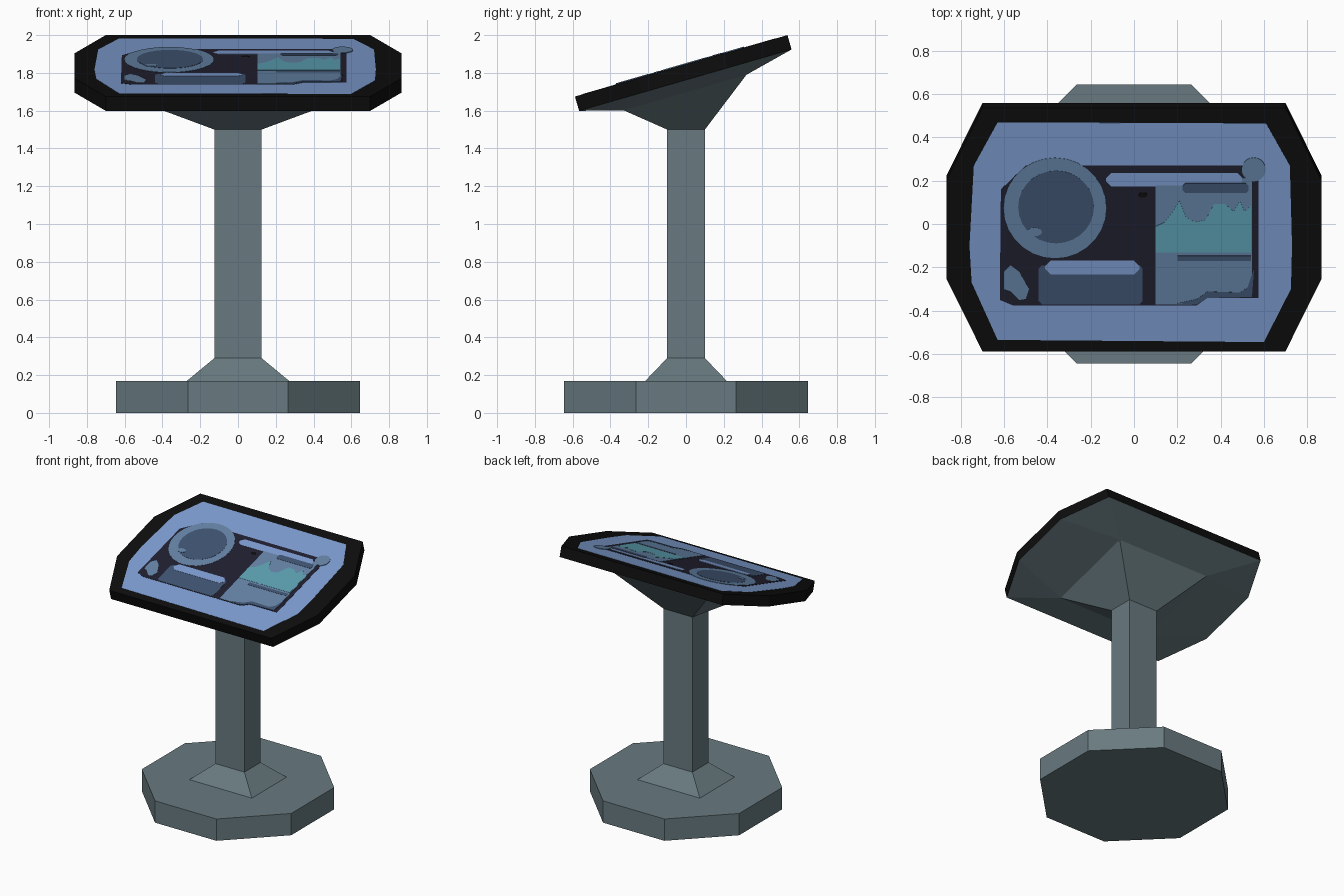
import bpy, bmesh, math
from mathutils import Vector

if "Cube" in bpy.data.objects:
    bpy.data.objects.remove(bpy.data.objects["Cube"])


def material(name, srgb):
    m = bpy.data.materials.new(name)
    lin = [((c / 255 + 0.055) / 1.055) ** 2.4 if c > 10 else c / 255 / 12.92 for c in srgb]
    m.diffuse_color = (*lin, 1)
    m.use_nodes = True
    m.node_tree.nodes["Principled BSDF"].inputs["Base Color"].default_value = m.diffuse_color
    return m


GREY = material("grey metal", (104, 122, 128))
BLACK = material("black bezel", (13, 13, 13))
BLUE = material("light blue", (125, 156, 208))
NAVY = material("dark navy", (32, 31, 47))
STEEL = material("steel blue", (100, 131, 165))
SLATE = material("dark slate", (64, 84, 114))
TEAL = material("teal", (92, 160, 178))


def loft(name, rings, mat):
    """Skin equal-length rings of points and cap both ends."""
    bm = bmesh.new()
    loops = [[bm.verts.new(p) for p in r] for r in rings]
    n = len(rings[0])
    for a, b in zip(loops, loops[1:]):
        for i in range(n):
            j = (i + 1) % n
            bm.faces.new((a[i], a[j], b[j], b[i]))
    bm.faces.new(loops[0][::-1])
    bm.faces.new(loops[-1])
    bmesh.ops.remove_doubles(bm, verts=bm.verts, dist=1e-5)
    bmesh.ops.recalc_face_normals(bm, faces=bm.faces)
    me = bpy.data.meshes.new(name)
    bm.to_mesh(me)
    bm.free()
    me.materials.append(mat)
    ob = bpy.data.objects.new(name, me)
    bpy.context.collection.objects.link(ob)
    return ob


def rect(x, y, z):
    return [(-x, -y, z), (x, -y, z), (x, y, z), (-x, y, z)]


# Octagonal base
def base_ring(z):
    a, b = 0.265, 0.645
    return [(-a, -b, z), (a, -b, z), (b, -a, z), (b, a, z),
            (a, b, z), (-a, b, z), (-b, a, z), (-b, -a, z)]


loft("base", [base_ring(0), base_ring(0.17)], GREY)

# Flared collar and column
loft("column", [rect(0.27, 0.215, 0.17), rect(0.125, 0.1, 0.29), rect(0.125, 0.1, 1.5)], GREY)

# Tilted console plane, addressed by its top-view x, y
CY, CZ, SLOPE = -0.0255, 1.8375, 0.325 / 1.125
NORMAL = Vector((0, -SLOPE, 1)).normalized()


def on_plane(pts, lift):
    return [Vector((x, y, CZ + SLOPE * (y - CY))) + NORMAL * lift for x, y in pts]


f, s = 0.5625, 0.23
outline = [(x, y + CY) for x, y in ((-0.7, -f), (0.7, -f), (0.865, -s), (0.865, s),
                                   (0.7, f), (-0.7, f), (-0.865, s), (-0.865, -s))]
slab_bottom = on_plane(outline, -0.079)
loft("console_slab", [slab_bottom, on_plane(outline, 0)], BLACK)

# Faceted support under the slab; ring corners are doubled to meet the octagon
def doubled(fl, fr, br, bl):
    return [fl, fr, fr, br, br, bl, bl, fl]


shoulder = doubled((-0.4, -0.33, 1.602), (0.4, -0.33, 1.602), (0.4, 0.32, 1.79), (-0.4, 0.32, 1.79))
loft("console_support", [doubled(*rect(0.125, 0.1, 1.5)), shoulder, slab_bottom], GREY)


# Thin painted plates on the console
def plate(name, pts, level, mat):
    loft(name, [on_plane(pts, 0), on_plane(pts, 0.0014 * level)], mat)


def ellipse(cx, cy, rx, ry, n=28):
    return [(cx + rx * math.cos(2 * math.pi * i / n), cy + ry * math.sin(2 * math.pi * i / n))
            for i in range(n)]


def box(x0, y0, x1, y1, c=0.0):
    """Rectangle with optional chamfered corners."""
    if not c:
        return [(x0, y0), (x1, y0), (x1, y1), (x0, y1)]
    return [(x0 + c, y0), (x1 - c, y0), (x1, y0 + c), (x1, y1 - c),
            (x1 - c, y1), (x0 + c, y1), (x0, y1 - c), (x0, y0 + c)]


plate("screen_frame", [(-0.63, -0.535), (0.6, -0.545), (0.725, -0.3), (0.73, -0.1), (0.72, 0.27),
                       (0.61, 0.465), (-0.63, 0.47), (-0.74, 0.27), (-0.76, -0.1), (-0.75, -0.27)], 1, BLUE)
plate("screen_panel", [(-0.62, -0.35), (-0.56, -0.375), (0.29, -0.375), (0.34, -0.34), (0.575, -0.34),
                       (0.575, 0.27), (-0.2, 0.27), (-0.5, 0.27), (-0.615, 0.16)], 2, NAVY)

# Round dial
plate("dial_ring", ellipse(-0.365, 0.075, 0.237, 0.232), 3, STEEL)
plate("dial_face", ellipse(-0.36, 0.08, 0.175, 0.168), 4, SLATE)
plate("dial_glint", ellipse(-0.46, -0.035, 0.035, 0.02, 12), 5, STEEL)

# Lower left controls
plate("small_knob", [(-0.6, -0.22), (-0.57, -0.19), (-0.53, -0.22), (-0.485, -0.3),
                     (-0.5, -0.345), (-0.53, -0.35), (-0.57, -0.31), (-0.6, -0.3)], 3, STEEL)
plate("lower_tray", box(-0.44, -0.37, 0.04, -0.19, 0.015), 3, SLATE)
plate("lower_bar", box(-0.41, -0.232, 0.025, -0.168, 0.025), 4, BLUE)

# Upper bar and dot
plate("upper_bar", box(-0.13, 0.175, 0.505, 0.237, 0.025), 3, BLUE)
plate("dot", ellipse(0.04, 0.135, 0.022, 0.013, 10), 3, BLACK)
plate("corner_button", ellipse(0.553, 0.253, 0.055, 0.055, 20), 4, STEEL)

# Right display with a jagged teal graph
plate("display", [(0.1, -0.37), (0.29, -0.37), (0.34, -0.34), (0.545, -0.33), (0.545, 0.215),
                  (0.5, 0.215), (0.5, 0.18), (0.1, 0.18)], 4, STEEL)
plate("display_top_strip", box(0.225, 0.145, 0.53, 0.19, 0.012), 5, SLATE)
plate("graph", [(0.1, -0.13), (0.54, -0.13), (0.54, 0.085), (0.51, 0.06), (0.49, 0.11), (0.46, 0.06),
                (0.42, 0.095), (0.37, 0.095), (0.33, 0.02), (0.28, 0.01), (0.24, 0.035), (0.21, 0.11),
                (0.18, 0.06), (0.14, 0.01), (0.1, -0.01)], 5, TEAL)
plate("display_divider", box(0.2, -0.17, 0.54, -0.145), 5, SLATE)
plate("display_corner", [(0.2, -0.365), (0.29, -0.37), (0.34, -0.34), (0.545, -0.335), (0.555, -0.2),
                         (0.525, -0.29), (0.49, -0.315), (0.34, -0.31), (0.29, -0.345)], 5, SLATE)
